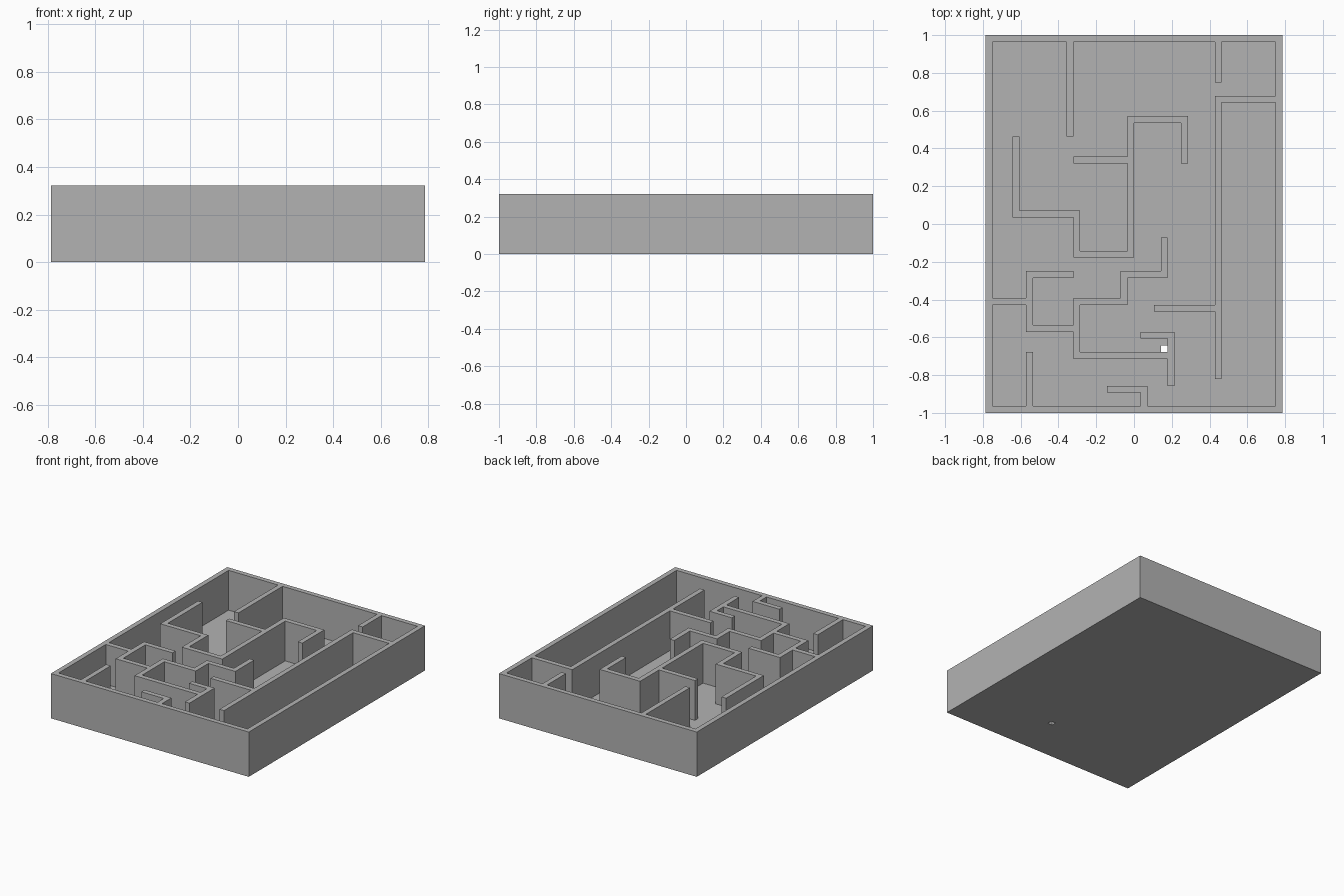
import bpy
import bmesh

if "Cube" in bpy.data.objects:
    bpy.data.objects.remove(bpy.data.objects["Cube"], do_unlink=True)

# The tray sits on a square module: walls and floor are one module thick
COLS, ROWS, LEVELS = 44, 56, 9
UNIT = 2 / ROWS
DRAIN = (26, 46)

# Wall runs as corner modules (column, row counted from the back left corner)
RUNS = [
    [(0, 0), (43, 0), (43, 55), (0, 55), (0, 0)],      # outer frame
    [(12, 0), (12, 14)],
    [(34, 0), (34, 6)],
    [(43, 9), (34, 9), (34, 50)],
    [(25, 40), (34, 40)],
    [(4, 15), (4, 26), (13, 26), (13, 32), (21, 32), (21, 12), (29, 12), (29, 18)],
    [(13, 18), (21, 18)],
    [(0, 39), (6, 39)],
    [(12, 35), (6, 35), (6, 43), (13, 43)],
    [(26, 30), (26, 35), (20, 35), (20, 39), (13, 39), (13, 47), (27, 47)],
    [(23, 44), (27, 44), (27, 51)],
    [(6, 47), (6, 55)],
    [(18, 52), (23, 52), (23, 55)],
]


def span(a, b):
    return range(min(a, b), max(a, b) + 1)


# Height of every module: floor, wall or open drain
height = {(c, r): 1 for c in range(COLS) for r in range(ROWS)}
for run in RUNS:
    for (c1, r1), (c2, r2) in zip(run, run[1:]):
        for c in span(c1, c2):
            for r in span(r1, r2):
                height[c, r] = LEVELS
height[DRAIN] = 0

bm = bmesh.new()
corners = {}


def vert(c, r, level):
    key = (c, r, level)
    if key not in corners:
        corners[key] = bm.verts.new(((c - COLS / 2) * UNIT, (ROWS / 2 - r) * UNIT, level * UNIT))
    return corners[key]


def quad(*points):
    bm.faces.new([vert(*p) for p in points])


# Skin the solid: tops, underside, and vertical faces wherever height drops
for (c, r), h in height.items():
    if h == 0:
        continue
    square = [(c, r), (c, r + 1), (c + 1, r + 1), (c + 1, r)]
    quad(*[(x, y, h) for x, y in square])
    quad(*[(x, y, 0) for x, y in reversed(square)])
    neighbours = [(c - 1, r), (c, r + 1), (c + 1, r), (c, r - 1)]
    for i, side in enumerate(neighbours):
        a, b = square[i], square[(i + 1) % 4]
        stops = [s for s in (0, 1, LEVELS) if height.get(side, 0) <= s <= h]
        for low, high in zip(stops, stops[1:]):
            quad((*a, low), (*b, low), (*b, high), (*a, high))

# Merge the modules into large flat faces
bmesh.ops.dissolve_limit(bm, angle_limit=0.01, verts=bm.verts[:], edges=bm.edges[:])
bmesh.ops.recalc_face_normals(bm, faces=bm.faces[:])

mesh = bpy.data.meshes.new("maze_tray")
bm.to_mesh(mesh)
bm.free()
tray = bpy.data.objects.new("maze_tray", mesh)
bpy.context.collection.objects.link(tray)

# Plain grey finish
grey = bpy.data.materials.new("plain grey")
grey.use_nodes = True
colour = (0.45, 0.45, 0.45, 1)
grey.diffuse_color = colour
grey.node_tree.nodes["Principled BSDF"].inputs["Base Color"].default_value = colour
mesh.materials.append(grey)
